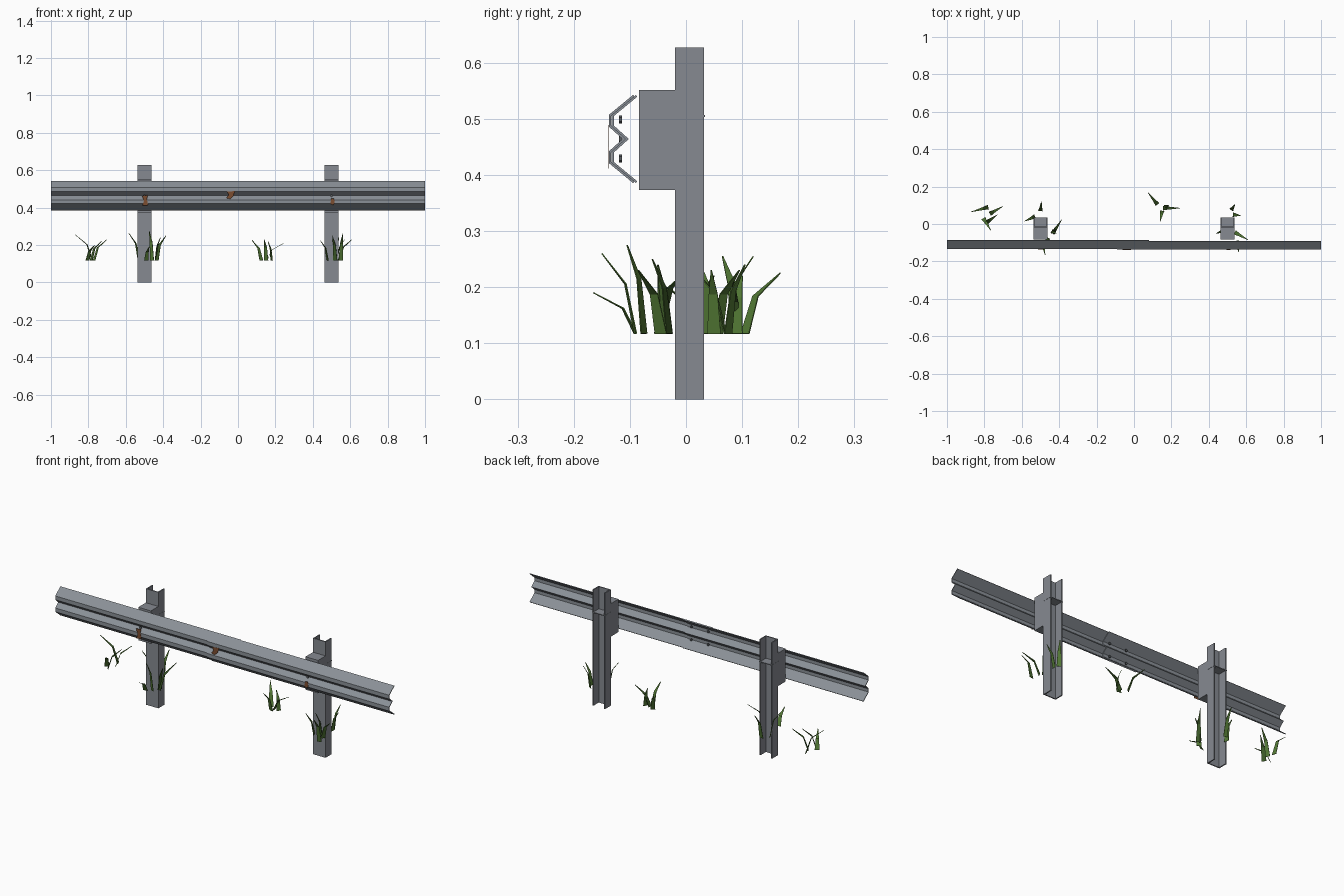
import bpy, bmesh, math
from mathutils import Vector

if "Cube" in bpy.data.objects:
    bpy.data.objects.remove(bpy.data.objects["Cube"])


def material(name, rgb):
    m = bpy.data.materials.new(name)
    m.diffuse_color = (*rgb, 1)
    m.use_nodes = True
    m.node_tree.nodes["Principled BSDF"].inputs["Base Color"].default_value = m.diffuse_color
    return m


STEEL = material("galvanized steel", (0.24, 0.255, 0.285))
RAIL = material("rail steel", (0.255, 0.28, 0.31))
BOLT = material("dark bolt steel", (0.10, 0.11, 0.12))
RUST = material("rust", (0.20, 0.075, 0.03))
GRASS = material("grass green", (0.085, 0.19, 0.035))
DARK = material("dark grass green", (0.045, 0.10, 0.02))


def mesh_object(name, verts, faces, mat, thickness=0, offset=0):
    me = bpy.data.meshes.new(name)
    me.from_pydata(verts, [], faces)
    me.materials.append(mat)
    ob = bpy.data.objects.new(name, me)
    bpy.context.collection.objects.link(ob)
    if thickness:
        s = ob.modifiers.new("thickness", 'SOLIDIFY')
        s.thickness, s.offset, s.use_even_offset = thickness, offset, True
    return ob


def box(name, lo, hi, mat):
    verts = [(x, y, z) for x in (lo[0], hi[0]) for y in (lo[1], hi[1]) for z in (lo[2], hi[2])]
    faces = [(0, 1, 3, 2), (4, 6, 7, 5), (0, 4, 5, 1), (2, 3, 7, 6), (0, 2, 6, 4), (1, 5, 7, 3)]
    return mesh_object(name, verts, faces, mat)


def bolt(name, x, y, z):
    bpy.ops.mesh.primitive_cylinder_add(vertices=6, radius=0.007, depth=0.005,
                                        location=(x, y, z), rotation=(math.pi / 2, 0, 0))
    ob = bpy.context.object
    ob.name = name
    ob.data.materials.append(BOLT)


# W-beam rails: two overlapping lengths of a folded sheet
ZC = 0.464
half = [(-0.093, 0.077), (-0.1355, 0.042), (-0.1355, 0.023), (-0.110, 0)]
profile = [(y, ZC + z) for y, z in half] + [(y, ZC - z) for y, z in reversed(half[:-1])]


def rail(name, x0, x1, dy):
    verts = [(x, y + dy, z) for x in (x0, x1) for y, z in profile]
    n = len(profile)
    faces = [(i, i + 1, n + i + 1, n + i) for i in range(n - 1)]
    mesh_object(name, verts, faces, RAIL, 0.004)


rail("left_rail", -1, 0.08, 0.005)
rail("right_rail", -0.09, 1, 0)

# Posts: channels open to the back, stiffener plate, spacer block, bolt
for side, px in (("left", -0.5), ("right", 0.5)):
    w, t, y0, y1, h = 0.0375, 0.006, -0.02, 0.032, 0.627
    outline = [(-w, y0), (w, y0), (w, y1), (w - t, y1), (w - t, y0 + t),
               (t - w, y0 + t), (t - w, y1), (-w, y1)]
    verts = [(px + x, y, z) for z in (0, h) for x, y in outline]
    faces = [(i, (i + 1) % 8, 8 + (i + 1) % 8, 8 + i) for i in range(8)]
    caps = [(0, 1, 4, 5), (1, 2, 3, 4), (0, 5, 6, 7)]
    faces += [tuple(reversed(c)) for c in caps] + [tuple(8 + i for i in c) for c in caps]
    mesh_object(side + "_post", verts, faces, STEEL)
    box(side + "_post_stiffener", (px - w - 0.001, y0, 0.503), (px + w + 0.001, 0.034, 0.507), STEEL)
    box(side + "_spacer_block", (px - w, -0.084, 0.373), (px + w, y0, 0.551), STEEL)
    bolt(side + "_post_bolt", px, -0.117, ZC)

# Splice nuts behind the rail overlap
for x in (-0.05, 0.05):
    for z in (ZC - 0.035, ZC + 0.035):
        bolt("splice_nut", x, -0.117, z)

# Rust patches: thin irregular plates on the front of the rail
patches = [
    ("left_rust", -0.495, 0.437, [(-.018, .026), (.012, .03), (.008, .008), (.014, -.024), (-.016, -.026), (-.008, 0)]),
    ("middle_rust", -0.038, 0.465, [(-.02, .02), (.022, .024), (.012, -.004), (-.004, -.018), (-.024, -.014), (-.012, .004)]),
    ("right_rust", 0.505, 0.432, [(-.008, .016), (.008, .018), (.012, -.006), (.004, -.018), (-.01, -.012)]),
]
for name, cx, cz, pts in patches:
    mesh_object(name, [(cx + x, -0.1378, cz + z) for x, z in pts],
                [tuple(reversed(range(len(pts))))], RUST, 0.001)

# Grass: bent tapering blades (base x, y, tip x, y, z) grouped in tufts
tufts = {
    "far_left_grass": [(-.78, .09, -.87, .065, .255), (-.77, .055, -.70, .095, .23),
                       (-.785, .01, -.73, .05, .22), (-.805, .03, -.765, -.035, .20)],
    "left_post_grass": [(-.50, .07, -.495, .12, .255), (-.53, .04, -.585, .015, .265),
                        (-.435, -.05, -.385, .025, .25), (-.49, -.09, -.475, -.165, .19),
                        (-.46, -.075, -.475, -.105, .275), (-.44, -.04, -.415, -.05, .24)],
    "middle_grass": [(.125, .105, .075, .168, .225), (.15, .07, .14, .015, .23),
                     (.155, .085, .245, .085, .21), (.18, .09, .16, .10, .22)],
    "right_post_grass": [(.52, .075, .54, .105, .24), (.53, .05, .57, .045, .23),
                         (.48, -.035, .44, -.05, .225), (.54, -.045, .61, -.085, .23),
                         (.55, -.09, .56, -.15, .26), (.52, -.03, .505, -.06, .25)],
}
for name, blades in tufts.items():
    verts, faces = [], []
    for bx, by, tx, ty, tz in blades:
        base, tip = Vector((bx, by, 0.117)), Vector((tx, ty, tz))
        mid = base.lerp(tip, 0.3)
        mid.z = base.z + 0.62 * (tz - base.z)
        side = Vector((by - ty, tx - bx, 0)).normalized()
        k = len(verts)
        for p, hw in ((base, 0.012), (mid, 0.008), (tip, 0.001)):
            verts += [p - side * hw, p + side * hw]
        faces += [(k, k + 1, k + 3, k + 2), (k + 2, k + 3, k + 5, k + 4)]
    ob = mesh_object(name, verts, faces, GRASS, 0.002)
    ob.data.materials.append(DARK)
    for i, f in enumerate(ob.data.polygons):
        f.material_index = 1 if (i // 2) % 3 == 2 else 0
